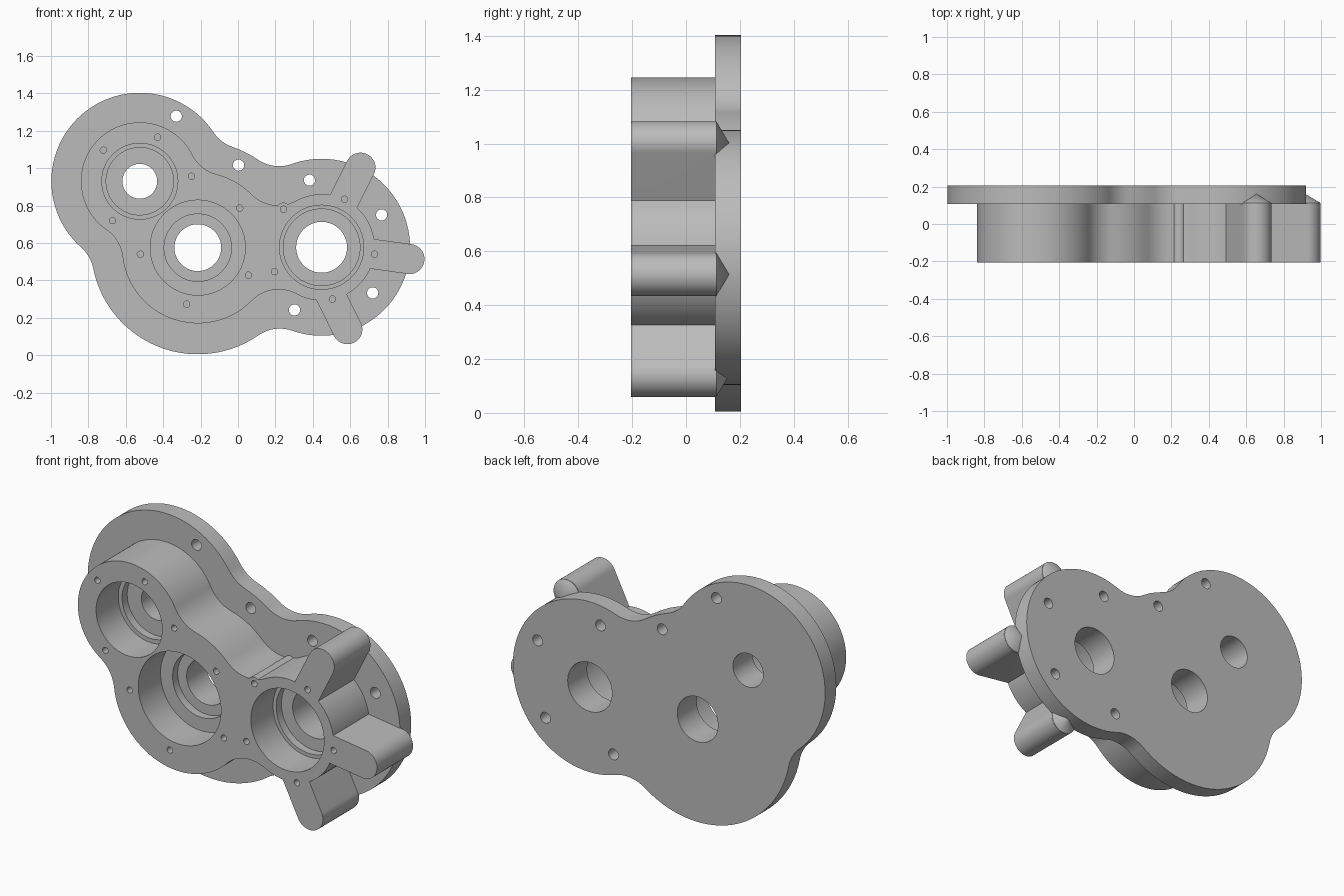
import bpy, bmesh, math
from mathutils import Vector

if "Cube" in bpy.data.objects:
    bpy.data.objects.remove(bpy.data.objects["Cube"])

FRONT, SEAT, BACK = -0.205, 0.107, 0.205      # y of housing face, flange face, back face
A, B, C = Vector((-0.525, 0.93)), Vector((-0.215, 0.575)), Vector((0.447, 0.577))

steel = bpy.data.materials.new("light_grey_metal")
steel.diffuse_color = (0.5, 0.5, 0.5, 1)
steel.use_nodes = True
steel.node_tree.nodes["Principled BSDF"].inputs["Base Color"].default_value = steel.diffuse_color


def finish(name, bm):
    bmesh.ops.remove_doubles(bm, verts=bm.verts, dist=1e-5)
    bmesh.ops.recalc_face_normals(bm, faces=bm.faces)
    me = bpy.data.meshes.new(name)
    bm.to_mesh(me)
    bm.free()
    me.materials.append(steel)
    ob = bpy.data.objects.new(name, me)
    bpy.context.collection.objects.link(ob)
    return ob


def prism(bm, pts, y0, y1):
    """Extrude an x-z outline from y0 to y1."""
    face = bm.faces.new([bm.verts.new((x, y0, z)) for x, z in pts])
    ext = bmesh.ops.extrude_face_region(bm, geom=[face])["geom"]
    for v in ext:
        if isinstance(v, bmesh.types.BMVert):
            v.co.y = y1


def turned(bm, centre, profile, n=64):
    """Stepped round solid along y from (radius, y) points."""
    rings = []
    for r, y in profile:
        k = n if r > 0 else 1
        rings.append([bm.verts.new((centre[0] + r * math.cos(2 * math.pi * i / n), y,
                                    centre[1] + r * math.sin(2 * math.pi * i / n)))
                      for i in range(k)])
    for lo, hi in zip(rings, rings[1:]):
        for i in range(n):
            j = (i + 1) % n
            if len(hi) == 1:
                bm.faces.new((lo[i], lo[j], hi[0]))
            else:
                bm.faces.new((lo[i], lo[j], hi[j], hi[i]))
    for ring in (rings[0], rings[-1]):
        if len(ring) > 1:
            bm.faces.new(ring)


def arc(c, r, a0, a1, ccw=True):
    """Points from angle a0 to a1 around c."""
    span = (a1 - a0) % (2 * math.pi) if ccw else -((a0 - a1) % (2 * math.pi))
    n = max(3, int(abs(span) / math.radians(4)))
    return [(c.x + r * math.cos(a0 + span * i / n), c.y + r * math.sin(a0 + span * i / n))
            for i in range(n + 1)]


def angle(v):
    return math.atan2(v.y, v.x)


def blended_outline(ra, rb, rc, f=0.2):
    """Three lobes joined by concave fillets, counter-clockwise."""
    loop = [(A, ra), (B, rb), (C, rc), (B, rb)]
    fillets = []
    for i, (c0, r0) in enumerate(loop):
        c1, r1 = loop[(i + 1) % 4]
        d = c1 - c0
        L = d.length
        a = (L * L + (r0 + f) ** 2 - (r1 + f) ** 2) / (2 * L)
        h = math.sqrt((r0 + f) ** 2 - a * a)
        u = d / L
        fillets.append(c0 + u * a + Vector((u.y, -u.x)) * h)
    pts = []
    for i, (c, r) in enumerate(loop):
        before, after = fillets[i - 1], fillets[i]
        nxt = loop[(i + 1) % 4][0]
        pts += arc(c, r, angle(before - c), angle(after - c))
        pts += arc(after, f, angle(c - after), angle(nxt - after), False)[1:-1]
    return pts


def boolean(target, tool, op):
    m = target.modifiers.new(op.title(), 'BOOLEAN')
    m.operation, m.solver, m.object = op, 'EXACT', tool
    bpy.context.view_layer.objects.active = target
    bpy.ops.object.modifier_apply(modifier=m.name)
    bpy.data.objects.remove(tool, do_unlink=True)


# Mounting flange
bm = bmesh.new()
prism(bm, blended_outline(0.473, 0.57, 0.473), SEAT, BACK)
casing = finish("gearbox_casing", bm)

# Raised bearing housing
bm = bmesh.new()
prism(bm, blended_outline(0.315, 0.405, 0.284), FRONT, SEAT + 0.02)
boolean(casing, finish("bearing_housing", bm), 'UNION')

# Small lug around the bolt hole beside the right bearing
bm = bmesh.new()
turned(bm, (0.243, 0.78), [(0.036, FRONT), (0.036, SEAT + 0.02)], 32)
boolean(casing, finish("bolt_lug", bm), 'UNION')

# Three rounded legs with conical back ends
legs = [((0.57, 0.834), (0.655, 1.003)), ((0.73, 0.54), (0.917, 0.514)),
        ((0.505, 0.30), (0.585, 0.139))]
for hole, tip in legs:
    p, q = Vector(hole), Vector(tip)
    u = (q - p).normalized()
    p -= u * 0.03
    a = angle(u)
    bm = bmesh.new()
    prism(bm, arc(q, 0.08, a - math.pi / 2, a + math.pi / 2)
          + arc(p, 0.08, a + math.pi / 2, a + math.pi * 1.5), FRONT, SEAT + 0.003)
    boolean(casing, finish("support_leg", bm), 'UNION')
    bm = bmesh.new()
    turned(bm, tip, [(0.079, SEAT - 0.03), (0.079, SEAT + 0.006), (0, 0.16)])
    boolean(casing, finish("leg_cone", bm), 'UNION')

# Stepped bearing bores with through shaft holes
for c, r0, r1, r2 in [(A, 0.203, 0.18, 0.093), (B, 0.254, 0.18, 0.125), (C, 0.225, 0.205, 0.136)]:
    bm = bmesh.new()
    turned(bm, c, [(r0, FRONT - 0.05), (r0, -0.01), (r1, -0.01), (r1, 0.035),
                   (r2, 0.035), (r2, BACK + 0.05)], 80)
    boolean(casing, finish("bore_cutter", bm), 'DIFFERENCE')

# Flange through holes and blind cover bolt holes
bm = bmesh.new()
for c in [(-0.33, 1.278), (0.003, 1.016), (0.382, 0.936), (0.768, 0.75), (0.72, 0.333), (0.302, 0.242)]:
    turned(bm, c, [(0.03, SEAT - 0.05), (0.03, BACK + 0.05)], 32)
for c in [(-0.72, 1.096), (-0.43, 1.166), (-0.249, 0.957), (-0.671, 0.72), (-0.522, 0.54),
          (0.009, 0.786), (0.243, 0.78), (0.056, 0.428), (0.195, 0.447), (-0.275, 0.273)] \
        + [leg[0] for leg in legs]:
    turned(bm, c, [(0.017, FRONT - 0.05), (0.017, -0.05)], 24)
boolean(casing, finish("hole_cutter", bm), 'DIFFERENCE')

# Smooth curved walls, keep machined edges crisp
bpy.ops.object.select_all(action='DESELECT')
casing.select_set(True)
bpy.context.view_layer.objects.active = casing
bpy.ops.object.shade_smooth_by_angle(angle=math.radians(25))
